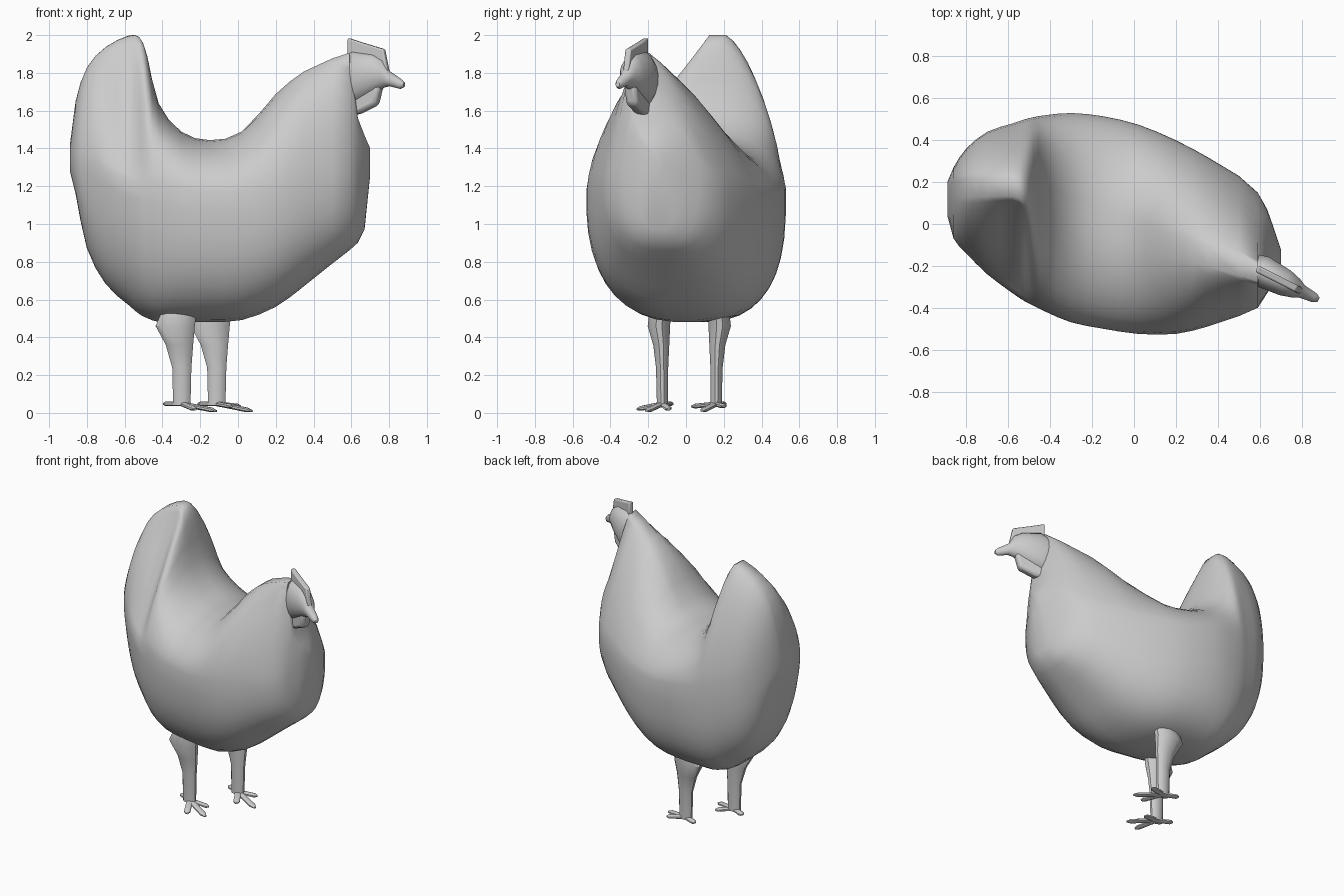
import bpy, bmesh, math
from mathutils import Vector

if "Cube" in bpy.data.objects:
    bpy.data.objects.remove(bpy.data.objects["Cube"])


def finish(name, bm, smooth=35):
    bmesh.ops.recalc_face_normals(bm, faces=bm.faces)
    me = bpy.data.meshes.new(name)
    bm.to_mesh(me)
    bm.free()
    ob = bpy.data.objects.new(name, me)
    bpy.context.collection.objects.link(ob)
    bpy.ops.object.select_all(action='DESELECT')
    ob.select_set(True)
    bpy.context.view_layer.objects.active = ob
    bpy.ops.object.shade_smooth_by_angle(angle=math.radians(smooth))
    return ob


def loft(bm, rings):
    vs = [[bm.verts.new(p) for p in r] for r in rings]
    n = len(vs[0])
    for a, b in zip(vs, vs[1:]):
        for i in range(n):
            j = (i + 1) % n
            bm.faces.new((a[i], a[j], b[j], b[i]))
    bm.faces.new(vs[0])
    bm.faces.new(vs[-1])


def clamp(v, lo, hi):
    return max(lo, min(hi, v))


def oval(n):
    return [(math.cos(2 * math.pi * (k + .5) / n), math.sin(2 * math.pi * (k + .5) / n))
            for k in range(n)]


def section(x, zb, zt, y0, y1):
    """Egg-like section; the ridge runs diagonally, flanks sharpen at tail and neck."""
    w, h = y1 - y0, zt - zb
    ridge = clamp(min(.17, -.03 - .35 * x), y0 + .25 * w, y1 - .25 * w)
    wide = clamp(1.14 + .27 * x * x, zb + .35 * h, zt - .3 * h)
    tail = math.exp(-((x + .56) / (.3 if x < -.56 else .13)) ** 2)
    neck = clamp(x, 0, .6) if x < .61 else 0
    slope = clamp((x + .2) / .4, 0, 1) if x < .61 else 0
    p_right = 2 - 1.05 * tail - 2.4 * neck * neck
    p_left = 2 - .45 * tail - .65 * slope - 1.5 * max(0, neck - .45)
    flat = min(.035, .1 * w)
    ring = []
    for c, s in oval(40):
        side, f = (y1, flat) if c > 0 else (y0, -flat)
        if s > 0:
            mid, p = ridge + f, p_left if c > 0 else p_right
        else:
            mid, p = (y0 + y1) / 2, 2.8 if c > 0 else 2.45
        ring.append((x, mid + (side - mid) * abs(c) ** (2 / p),
                     wide + ((zt if s > 0 else zb) - wide) * abs(s) ** (2 / p)))
    return ring


def smooth_rows(rows, limit):
    """Insert spline midpoints between rows up to the x limit."""
    out = [rows[0]]
    for i in range(1, len(rows)):
        if 1 < i < len(rows) - 1 and rows[i][0] < limit:
            out.append([(9 * (b + c) - a - d) / 16 for a, b, c, d in
                        zip(rows[i - 2], rows[i - 1], rows[i], rows[i + 1])])
        out.append(rows[i])
    return out


# Body with raised tail and neck: x, bottom, top, side ys
body = [
    (-.89, 1.28, 1.42, .04, .20),
    (-.86, 1.16, 1.65, -.07, .27),
    (-.80, .87, 1.83, -.14, .36),
    (-.70, .68, 1.94, -.24, .44),
    (-.58, .57, 2.0, -.33, .48),
    (-.52, .52, 1.99, -.37, .50),
    (-.48, .50, 1.89, -.39, .51),
    (-.42, .48, 1.64, -.42, .52),
    (-.30, .48, 1.49, -.47, .53),
    (-.15, .48, 1.445, -.50, .515),
    (.02, .49, 1.49, -.525, .475),
    (.20, .56, 1.69, -.525, .40),
    (.35, .67, 1.81, -.49, .32),
    (.50, .79, 1.88, -.44, .23),
    (.59, .86, 1.91, -.40, .15),
    (.635, .90, 1.56, -.33, .07),
    (.67, .97, 1.47, -.27, -.03),
    (.70, 1.26, 1.40, -.20, -.12),
]
bm = bmesh.new()
loft(bm, [section(*r) for r in smooth_rows(body, .45)])
finish("body", bm, 65)

# Head frame: forward direction is turned toward the viewer
FWD = Vector((.89, -.45, 0))
SIDE = Vector((.45, .89, 0))


def head_pt(x, off, z):
    """Point on the head plane at world x, shifted sideways by off."""
    return Vector((.58, -.21, z)) + FWD * ((x - .58) / FWD.x) + SIDE * off


# Head and beak: x, half width, bottom, top
head = [(.53, .055, 1.66, 1.86), (.61, .078, 1.62, 1.915), (.72, .066, 1.69, 1.90),
        (.77, .05, 1.72, 1.87), (.80, .033, 1.73, 1.81), (.86, .024, 1.715, 1.77),
        (.88, .012, 1.725, 1.75)]
bm = bmesh.new()
loft(bm, [[head_pt(x, w * c, (a + b) / 2 + (b - a) / 2 * s) for c, s in oval(16)]
          for x, w, a, b in head])
finish("head", bm, 50)


def plate(name, outline, thick, bevel):
    bm = bmesh.new()
    loft(bm, [[head_pt(x, o, z) for x, z in outline] for o in (-thick / 2, thick / 2)])
    m = finish(name, bm, 40).modifiers.new("soft_edge", 'BEVEL')
    m.width, m.segments = bevel, 2


# Comb and wattle
plate("comb", [(.585, 1.87), (.585, 1.985), (.66, 1.96), (.775, 1.925),
               (.80, 1.80), (.74, 1.82)], .034, .008)
plate("wattle", [(.59, 1.75), (.59, 1.57), (.65, 1.585), (.74, 1.63), (.77, 1.76)], .07, .02)


def leg(name, x, y, side):
    """Shank widening backward and outward into the thigh."""
    bm = bmesh.new()
    rings = []
    for z, back, front, outer in ((.54, .11, .08, .07), (.46, .145, .07, .08),
                                  (.36, .09, .06, .05), (.24, .055, .05, .035),
                                  (.04, .05, .045, .03)):
        inner = .03 + .05 * max(0, z - .2)
        cx, rx = x + (front - back) / 2, (front + back) / 2
        cy, ry = y + side * (outer - inner) / 2, (outer + inner) / 2
        rings.append([(cx + rx * c, cy + ry * s, z) for c, s in oval(12)])
    loft(bm, rings)
    finish(name, bm)


def foot(name, x, y, heading, lift):
    """Three tapered front toes and one back toe fanning out from the ankle."""
    bm = bmesh.new()
    for turn, length in ((-38, .15), (0, .20), (40, .13), (180, .11)):
        a = math.radians(heading + turn)
        d, side = Vector((math.cos(a), math.sin(a), 0)), Vector((-math.sin(a), math.cos(a), 0))
        drop = 0 if turn == 180 else .038 - lift * abs(turn) / 40
        rings = []
        for f in (-.1, .4, .85, 1):
            r = .022 if f < .9 else .009
            base = Vector((x, y, .048 - drop * f)) + d * length * f
            rings.append([base + side * r * c + Vector((0, 0, r * s * .6)) for c, s in oval(8)])
        loft(bm, rings)
    finish(name, bm)


# Legs and feet, one nearer the tail on each stride
for name, x, y, side, heading, lift in (("right", -.295, -.125, -1, -25, .01),
                                        ("left", -.11, .16, 1, -22, .025)):
    leg(name + "_leg", x, y, side)
    foot(name + "_foot", x, y, heading, lift)
